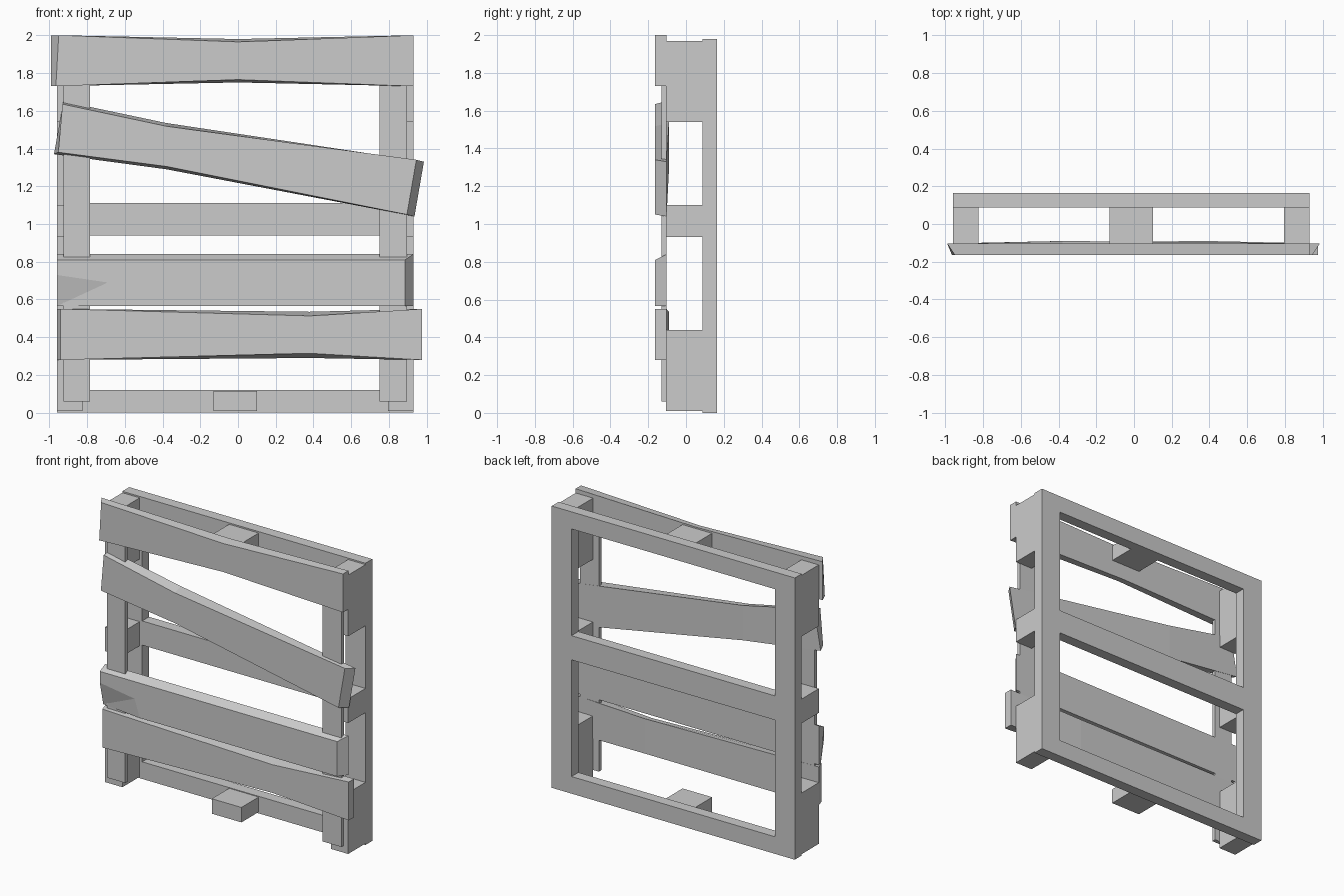
import bpy, bmesh

if "Cube" in bpy.data.objects:
    bpy.data.objects.remove(bpy.data.objects["Cube"])

F, B = -0.163, -0.103          # front and back planes of the slats


def make(name, bm):
    bmesh.ops.recalc_face_normals(bm, faces=bm.faces)
    me = bpy.data.meshes.new(name)
    bm.to_mesh(me)
    bm.free()
    ob = bpy.data.objects.new(name, me)
    bpy.context.collection.objects.link(ob)
    return ob


def box(name, x, y, z):
    bm = bmesh.new()
    bmesh.ops.create_cube(bm, size=1)
    for v in bm.verts:
        v.co = [r[0] if c < 0 else r[1] for c, r in zip(v.co, (x, y, z))]
    return make(name, bm)


def slat(name, stations, dent=None):
    """Loft: each station is (front bottom xz, front top, back top, back bottom, back y)."""
    bm = bmesh.new()
    rings = []
    for fb, ft, bt, bb, back in stations:
        pts = ((fb, F), (ft, F), (bt, back), (bb, back))
        rings.append([bm.verts.new((p[0], y, p[1])) for p, y in pts])
    for a, b in zip(rings, rings[1:]):
        for i in range(4):
            j = (i + 1) % 4
            if dent and i == 0:
                dent(bm, a, b)
            else:
                bm.faces.new((a[i], a[j], b[j], b[i]))
    bm.faces.new(rings[0])
    bm.faces.new(rings[-1][::-1])
    return make(name, bm)


# Back frame: one extruded outline with two openings
xs, zs = (-0.96, -0.806, 0.776, 0.93), (0, 0.12, 0.94, 1.11, 1.86, 1.98)
bm = bmesh.new()
grid = [[bm.verts.new((x, 0.163, z)) for z in zs] for x in xs]
for i in range(3):
    for j in range(5):
        if not (i == 1 and j in (1, 3)):
            bm.faces.new((grid[i][j], grid[i + 1][j], grid[i + 1][j + 1], grid[i][j + 1]))
ext = bmesh.ops.extrude_face_region(bm, geom=bm.faces[:])
for g in ext["geom"]:
    if isinstance(g, bmesh.types.BMVert):
        g.co.y = 0.087
make("back_frame", bm)

# Spacer blocks along both sides and in the middle
for side, x in (("left", (-0.96, -0.825)), ("right", (0.795, 0.93))):
    for level, z in (("bottom", (0.01, 0.44)), ("middle", (0.93, 1.10)), ("top", (1.54, 1.97))):
        box(f"{side}_{level}_block", x, (-0.105, 0.087), z)
for level, z in (("bottom", (0.01, 0.115)), ("top", (1.86, 1.97))):
    box(f"center_{level}_block", (-0.13, 0.10), (-0.105, 0.087), z)

# Thin front stringers
for side, x in (("left", (-0.925, -0.785)), ("right", (0.75, 0.895))):
    box(f"{side}_stringer", x, (-0.131, -0.103), (0.06, 1.92))

# Top slat, pinched in the middle
slat("top_slat", [
    ((-0.965, 1.73), (-0.95, 2.0), (-0.99, 2.0), (-0.99, 1.73), B),
    ((0, 1.765), (0, 1.965), (0, 1.98), (0, 1.75), B),
    ((0.93, 1.73), (0.93, 2.0), (0.93, 2.0), (0.93, 1.73), B)])

# Loose slat that has slipped down on the right
slat("tilted_slat", [
    ((-0.952, 1.38), (-0.93, 1.635), (-0.925, 1.65), (-0.975, 1.37), B),
    ((-0.38, 1.305), (-0.38, 1.518), (-0.38, 1.535), (-0.38, 1.29), -0.09),
    ((0.895, 1.05), (0.945, 1.34), (0.985, 1.33), (0.935, 1.04), B)])


# Middle slat with a chipped lower left corner
def chip(bm, a, b):
    edge = bm.verts.new((-0.96, F, 0.73))
    peak = bm.verts.new((-0.69, F, 0.69))
    foot = bm.verts.new((-0.65, F, 0.565))
    a[0].co.y = -0.125
    bm.faces.new((a[0], edge, peak))
    bm.faces.new((a[0], peak, foot))
    bm.faces.new((edge, a[1], b[1], b[0], foot, peak))


slat("chipped_slat", [
    ((-0.96, 0.565), (-0.96, 0.81), (-0.96, 0.84), (-0.96, 0.565), B),
    ((0.885, 0.565), (0.885, 0.81), (0.93, 0.84), (0.93, 0.565), B)], chip)

# Lower slat, pinched right of the middle
slat("lower_slat", [
    ((-0.94, 0.28), (-0.94, 0.55), (-0.96, 0.55), (-0.96, 0.28), B),
    ((0.38, 0.315), (0.38, 0.513), (0.38, 0.535), (0.38, 0.29), -0.09),
    ((0.975, 0.28), (0.975, 0.55), (0.975, 0.55), (0.975, 0.28), B)])
